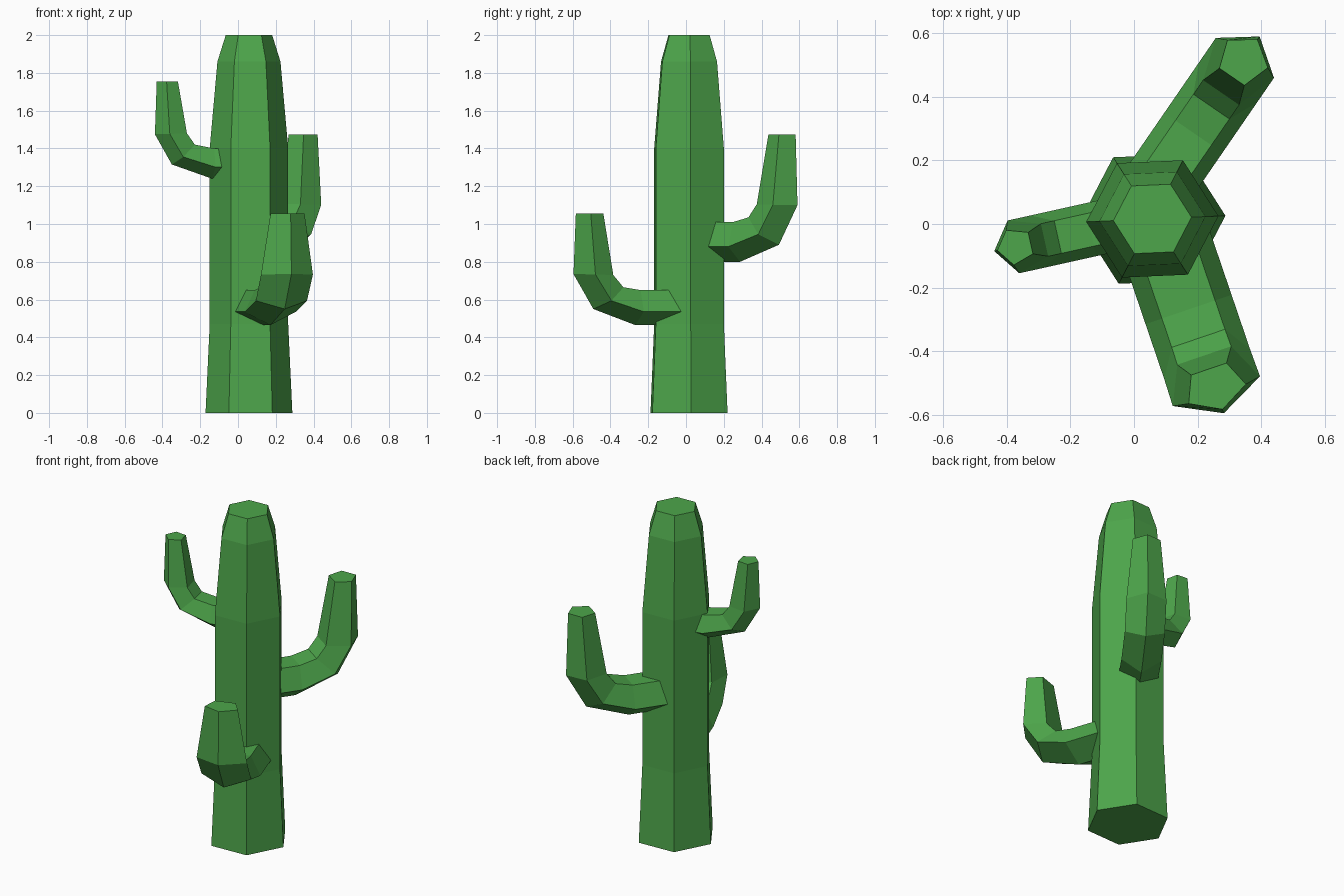
import bpy
from math import sin, cos, radians

if "Cube" in bpy.data.objects:
    bpy.data.objects.remove(bpy.data.objects["Cube"])

green = bpy.data.materials.new("cactus_green")
green.diffuse_color = (0.075, 0.38, 0.07, 1)
green.use_nodes = True
green.node_tree.nodes["Principled BSDF"].inputs["Base Color"].default_value = green.diffuse_color


def skin(name, rings):
    """Bridge equal-sized rings of points and cap both ends."""
    n = len(rings[0])
    faces = [tuple(reversed(range(n))),
             tuple((len(rings) - 1) * n + i for i in range(n))]
    for k in range(len(rings) - 1):
        for i in range(n):
            a, b = k * n + i, k * n + (i + 1) % n
            faces.append((a, b, b + n, a + n))
    mesh = bpy.data.meshes.new(name)
    mesh.from_pydata([p for r in rings for p in r], [], faces)
    mesh.materials.append(green)
    obj = bpy.data.objects.new(name, mesh)
    bpy.context.collection.objects.link(obj)
    return obj


# Trunk: six-sided tapering column
def hexagon(radius, z):
    return [(0.058 + radius * cos(radians(2.5 + 60 * i)),
             0.016 + radius * sin(radians(2.5 + 60 * i)), z) for i in range(6)]


skin("trunk", [hexagon(r, z) for r, z in
               [(0.23, 0), (0.208, 0.47), (0.208, 1.4), (0.167, 1.86), (0.123, 2)]])


# Arms: five-sided tubes bending upward. Each ring is given by its outer ridge
# (reach, z), its inner flat side (reach, z) and its half width.
def arm(name, origin, angle, profile):
    c, s = cos(radians(angle)), sin(radians(angle))
    rings = []
    for ro, zo, ri, zi, w in profile:
        ring = []
        for t, v in [(0, 0), (0.382, w), (1, 0.618 * w), (1, -0.618 * w), (0.382, -w)]:
            r, z = ro + (ri - ro) * t, zo + (zi - zo) * t
            ring.append((origin[0] + r * c - v * s, origin[1] + r * s + v * c, z))
        rings.append(ring)
    skin(name, rings)


arm("upper_left_arm", (0.058, 0.025), 192.5, [
    (0.06, 1.24, 0.06, 1.40, 0.085),
    (0.20, 1.24, 0.20, 1.40, 0.085),
    (0.418, 1.315, 0.305, 1.42, 0.085),
    (0.51, 1.475, 0.348, 1.48, 0.085),
    (0.50, 1.755, 0.393, 1.755, 0.056)])

arm("back_right_arm", (0.0, 0.015), 55.5, [
    (0.06, 0.80, 0.06, 1.01, 0.111),
    (0.329, 0.80, 0.33, 1.01, 0.111),
    (0.579, 0.89, 0.43, 1.035, 0.111),
    (0.698, 1.10, 0.484, 1.105, 0.111),
    (0.686, 1.475, 0.544, 1.475, 0.077)])

arm("front_arm", (0.075, 0.015), -71.2, [
    (0.06, 0.465, 0.06, 0.65, 0.143),
    (0.30, 0.465, 0.30, 0.65, 0.143),
    (0.534, 0.55, 0.396, 0.665, 0.143),
    (0.645, 0.735, 0.453, 0.73, 0.145),
    (0.632, 1.055, 0.498, 1.055, 0.095)])
